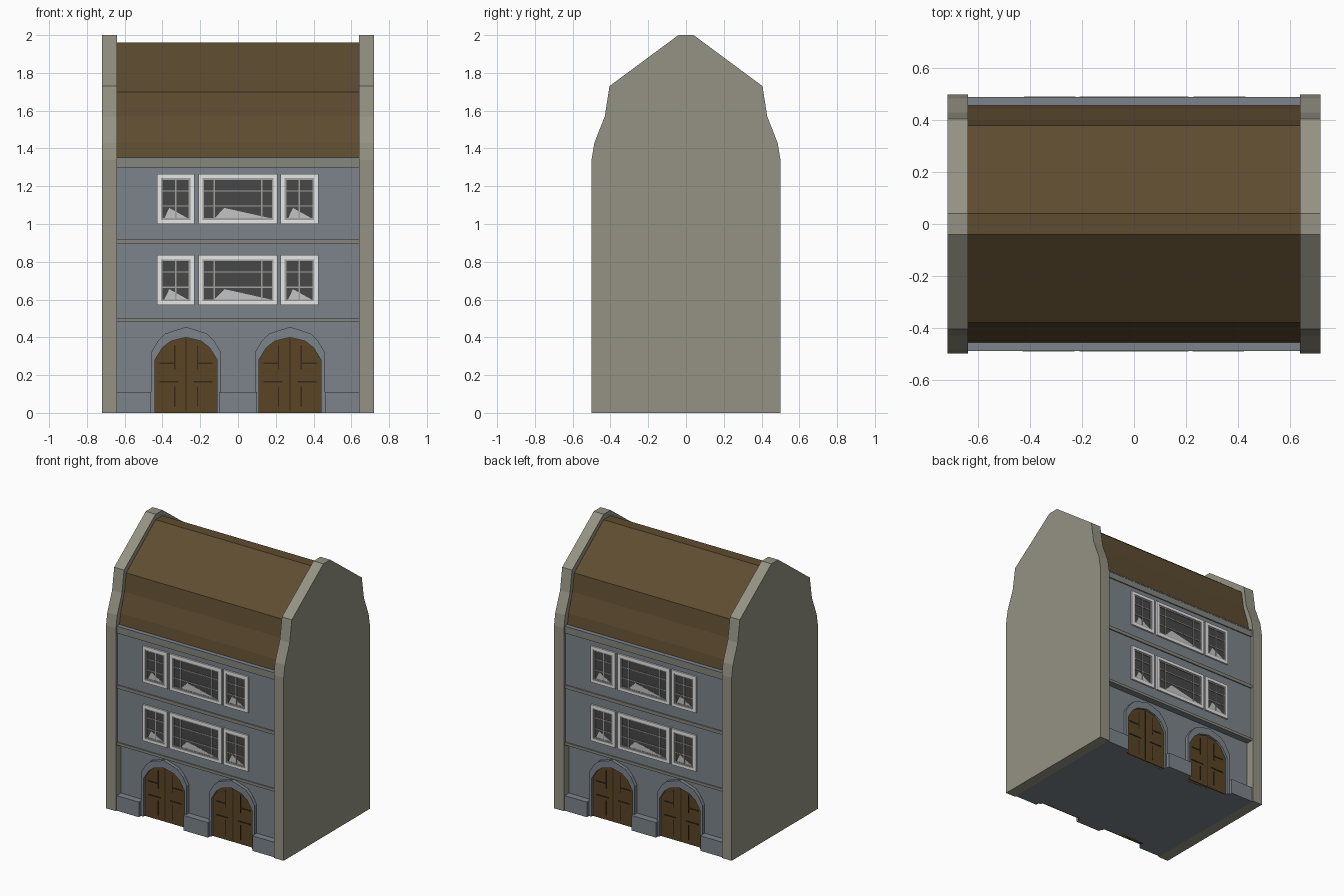
import bpy, bmesh
from math import pi
from mathutils import Matrix, Vector

cube = bpy.data.objects.get("Cube")
if cube:
    bpy.data.objects.remove(cube)


def material(name, rgb):
    m = bpy.data.materials.new(name)
    m.use_nodes = True
    m.diffuse_color = (*rgb, 1)
    m.node_tree.nodes["Principled BSDF"].inputs["Base Color"].default_value = (*rgb, 1)
    return m


STONE = material("beige stone", (0.30, 0.29, 0.23))
BLUE = material("blue grey plaster", (0.20, 0.23, 0.255))
TRIM = material("trim grey", (0.24, 0.24, 0.21))
ROOF = material("brown roof", (0.112, 0.072, 0.03))
WOOD = material("door wood", (0.10, 0.058, 0.018))
DARK = material("dark wood", (0.035, 0.022, 0.009))
WHITE = material("white paint", (0.95, 0.95, 0.95))
SASH = material("sash grey", (0.36, 0.36, 0.35))
GLASS = material("dark glass", (0.065, 0.063, 0.063))
CURTAIN = material("pale curtain", (0.55, 0.55, 0.55))


def box(bm, x0, x1, y0, y1, z0, z1):
    centre = Vector(((x0 + x1) / 2, (y0 + y1) / 2, (z0 + z1) / 2))
    size = Matrix.Diagonal((x1 - x0, y1 - y0, z1 - z0, 1))
    bmesh.ops.create_cube(bm, size=1, matrix=Matrix.Translation(centre) @ size)


def prism(bm, points, axis, a, b):
    """Extrude a 2D outline from a to b along x (outline y,z) or y (outline x,z)."""
    place = (lambda p: (a, p[0], p[1])) if axis == "x" else (lambda p: (p[0], a, p[1]))
    face = bm.faces.new([bm.verts.new(place(p)) for p in points])
    out = bmesh.ops.extrude_face_region(bm, geom=[face])
    shift = Vector((b - a, 0, 0)) if axis == "x" else Vector((0, b - a, 0))
    bmesh.ops.translate(bm, vec=shift, verts=[v for v in out["geom"] if isinstance(v, bmesh.types.BMVert)])


def finish(name, bm, mat, both_sides=False):
    if both_sides:  # repeat the facade detail on the back
        copy = bmesh.ops.duplicate(bm, geom=bm.verts[:] + bm.edges[:] + bm.faces[:])
        bmesh.ops.rotate(bm, matrix=Matrix.Rotation(pi, 3, "Z"),
                         verts=[v for v in copy["geom"] if isinstance(v, bmesh.types.BMVert)])
    bmesh.ops.recalc_face_normals(bm, faces=bm.faces[:])
    mesh = bpy.data.meshes.new(name)
    bm.to_mesh(mesh)
    bm.free()
    mesh.materials.append(mat)
    ob = bpy.data.objects.new(name, mesh)
    bpy.context.collection.objects.link(ob)


def mirrored(half):
    return half + [(-u, v) for u, v in reversed(half)]


# Gable walls
gable = mirrored([(-0.5, 0), (-0.5, 1.34), (-0.485, 1.43), (-0.43, 1.57), (-0.405, 1.73), (-0.04, 2)])
for name, x in (("right_gable", -0.72), ("left_gable", 0.64)):
    bm = bmesh.new()
    prism(bm, gable, "x", x, x + 0.08)
    finish(name, bm, STONE)

# Roof
roof = mirrored([(-0.46, 1.34), (-0.445, 1.43), (-0.40, 1.57), (-0.38, 1.70), (-0.04, 1.96)])
bm = bmesh.new()
prism(bm, roof, "x", -0.645, 0.645)
finish("roof", bm, ROOF)

# Storeys
bm = bmesh.new()
box(bm, -0.645, 0.645, -0.44, 0.44, 0, 0.5)
finish("ground_storey", bm, BLUE)
bm = bmesh.new()
box(bm, -0.645, 0.645, -0.48, 0.48, 0.48, 1.34)
finish("upper_storeys", bm, BLUE)

# Horizontal bands and cornice
bm = bmesh.new()
for z0, z1 in ((0.48, 0.5), (0.895, 0.92), (1.3, 1.343)):
    box(bm, -0.645, 0.645, -0.488, -0.47, z0, z1)
finish("floor_bands", bm, TRIM, True)
bm = bmesh.new()
box(bm, -0.645, 0.645, -0.49, -0.45, 1.343, 1.352)
finish("cornice_cap", bm, BLUE, True)

# Plinth blocks
bm = bmesh.new()
for x0, x1 in ((-0.645, -0.46), (-0.1, 0.1), (0.46, 0.645)):
    box(bm, x0, x1, -0.49, -0.43, 0, 0.11)
finish("plinth", bm, BLUE, True)

# Arched doors with stone surrounds
inner = [(-0.165, 0), (-0.165, 0.28), (-0.125, 0.345), (-0.08, 0.38), (0, 0.4)]
outer = [(-0.185, 0), (-0.185, 0.32), (-0.15, 0.38), (-0.11, 0.42), (0, 0.455)]
surround, doors, grooves = bmesh.new(), bmesh.new(), bmesh.new()
for cx in (-0.275, 0.275):
    for s in (-1, 1):
        for i in range(len(inner) - 1):
            quad = [inner[i], inner[i + 1], outer[i + 1], outer[i]]
            prism(surround, [(cx + s * u, v) for u, v in quad], "y", -0.465, -0.43)
        # plank joints and hinges
        for z, length in ((0.16, 0.10), (0.26, 0.08)):
            a, b = sorted((cx + s * 0.14, cx + s * (0.14 - length)))
            box(grooves, a, b, -0.452, -0.44, z, z + 0.008)
        box(grooves, cx + s * 0.06 - 0.003, cx + s * 0.06 + 0.003, -0.452, -0.44, 0.23, 0.36)
        box(grooves, cx + s * 0.06 - 0.003, cx + s * 0.06 + 0.003, -0.452, -0.44, 0.03, 0.14)
    box(grooves, cx - 0.003, cx + 0.003, -0.452, -0.44, 0.01, 0.39)
    arch = inner + [(-u, v) for u, v in reversed(inner[:-1])]
    prism(doors, [(cx + u, v) for u, v in arch], "y", -0.449, -0.42)
finish("door_surrounds", surround, BLUE, True)
finish("doors", doors, WOOD, True)
finish("door_grooves", grooves, DARK, True)

# Windows
frames, sashes, panes, curtains = (bmesh.new() for _ in range(4))


def ring(bm, x0, x1, z0, z1, w, y):
    for a, b, c, d in ((x0, x1, z0, z0 + w), (x0, x1, z1 - w, z1),
                       (x0, x0 + w, z0 + w, z1 - w), (x1 - w, x1, z0 + w, z1 - w)):
        box(bm, a, b, y, -0.475, c, d)


def window(x0, x1, z, bars):
    z1 = z + 0.265
    ring(frames, x0, x1, z, z1, 0.022, -0.492)
    ring(sashes, x0 + 0.022, x1 - 0.022, z + 0.022, z1 - 0.022, 0.009, -0.487)
    box(panes, x0 + 0.01, x1 - 0.01, -0.482, -0.475, z + 0.01, z1 - 0.01)
    for x in bars:
        box(sashes, x - 0.004, x + 0.004, -0.486, -0.475, z + 0.02, z1 - 0.02)
    for h in (0.095, 0.175):
        box(sashes, x0 + 0.02, x1 - 0.02, -0.486, -0.475, z + h - 0.003, z + h + 0.003)
    w = x1 - x0
    prism(curtains, [(x0 + 0.2 * w, z + 0.03), (x0 + 0.33 * w, z + 0.085), (x1 - 0.035, z + 0.03)],
          "y", -0.484, -0.476)


for z in (0.57, 1.0):
    window(-0.43, -0.23, z, [-0.33])
    window(-0.21, 0.21, z, [-0.125, 0.125])
    window(0.225, 0.425, z, [0.325])
finish("window_frames", frames, WHITE, True)
finish("window_sashes", sashes, SASH, True)
finish("window_panes", panes, GLASS, True)
finish("window_curtains", curtains, CURTAIN, True)
